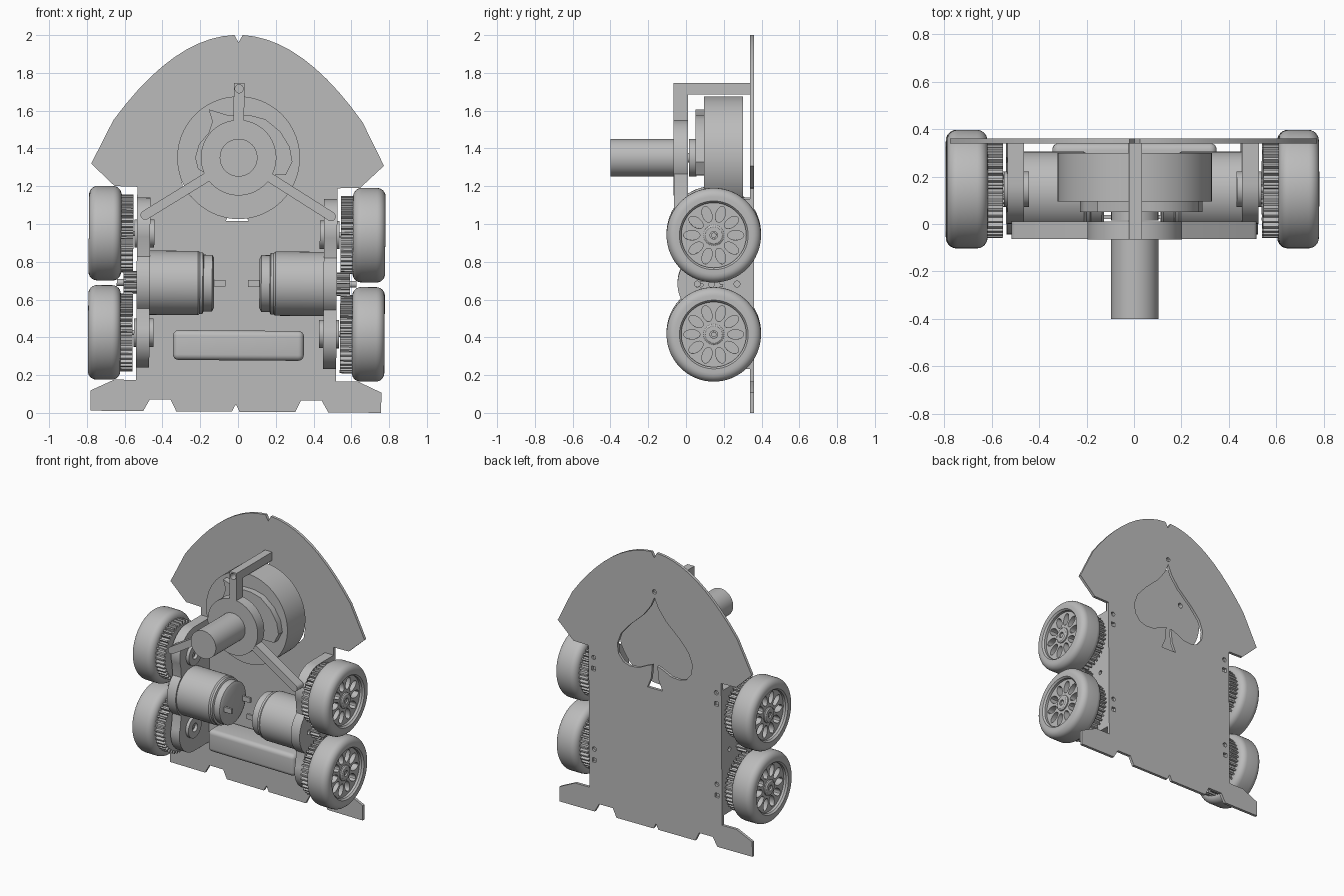
import bpy, bmesh
from math import sin, cos, pi, radians
from mathutils import Matrix

cube = bpy.data.objects.get("Cube")
if cube:
    bpy.data.objects.remove(cube, do_unlink=True)

grey = bpy.data.materials.new("plain grey")
grey.use_nodes = True
GREY = (0.5, 0.5, 0.5, 1)
grey.diffuse_color = GREY
grey.node_tree.nodes["Principled BSDF"].inputs["Base Color"].default_value = GREY

# The whole machine leans very slightly to one side
LEAN = Matrix.Translation((-0.012, 0, 0.006)) @ Matrix.Rotation(0.0075, 4, 'Y')


def front_frame(x, y, z):
    """Profile drawn in x,z; depth runs towards the front."""
    return Matrix.Translation((x, y, z)) @ Matrix.Rotation(pi / 2, 4, 'X')


def side_frame(s, x, y, z):
    """Profile drawn in y,z; depth runs outwards on side s."""
    turn = Matrix(((0, 0, s, 0), (1, 0, 0, 0), (0, 1, 0, 0), (0, 0, 0, 1)))
    return Matrix.Translation((s * x, y, z)) @ turn


def finish(bm, name, frame):
    bmesh.ops.remove_doubles(bm, verts=bm.verts, dist=1e-5)
    bmesh.ops.transform(bm, matrix=LEAN @ frame, verts=bm.verts)
    bmesh.ops.recalc_face_normals(bm, faces=bm.faces)
    for f in bm.faces:
        f.smooth = True
    mesh = bpy.data.meshes.new(name)
    bm.to_mesh(mesh)
    bm.free()
    mesh.set_sharp_from_angle(angle=radians(30))
    mesh.materials.append(grey)
    obj = bpy.data.objects.new(name, mesh)
    bpy.context.collection.objects.link(obj)
    return obj


def arc(cx, cy, r, a0=0, a1=360, n=24, ry=None):
    closed = a1 - a0 == 360
    steps = n if closed else n - 1
    angles = [radians(a0 + (a1 - a0) * i / steps) for i in range(n)]
    return [(cx + r * cos(a), cy + (ry or r) * sin(a)) for a in angles]


def mirrored(half):
    return half + [(-x, y) for x, y in reversed(half) if x > 0]


def slab(name, loops, depth, frame):
    """Flat outline with holes, thickened equally to both sides."""
    curve = bpy.data.curves.new(name, 'CURVE')
    curve.dimensions = '2D'
    curve.fill_mode = 'BOTH'
    curve.extrude = depth / 2
    for pts in loops:
        spline = curve.splines.new('POLY')
        spline.points.add(len(pts) - 1)
        for p, (x, y) in zip(spline.points, pts):
            p.co = (x, y, 0, 1)
        spline.use_cyclic_u = True
    temp = bpy.data.objects.new(name + " outline", curve)
    bpy.context.collection.objects.link(temp)
    bpy.context.view_layer.update()
    mesh = bpy.data.meshes.new_from_object(temp.evaluated_get(bpy.context.evaluated_depsgraph_get()))
    bm = bmesh.new()
    bm.from_mesh(mesh)
    bpy.data.objects.remove(temp, do_unlink=True)
    bpy.data.meshes.remove(mesh)
    bpy.data.curves.remove(curve)
    return finish(bm, name, frame)


def lathe(name, profile, frame, n=48, closed=False):
    """Spin (radius, depth) points round the depth axis."""
    bm = bmesh.new()
    vs = [bm.verts.new((r, 0, d)) for r, d in profile]
    edges = [bm.edges.new(e) for e in zip(vs, vs[1:])]
    if closed:
        edges.append(bm.edges.new((vs[-1], vs[0])))
    bmesh.ops.spin(bm, geom=vs + edges, cent=(0, 0, 0), axis=(0, 0, 1),
                   angle=2 * pi, steps=n, use_merge=True)
    return finish(bm, name, frame)


def rod(name, r, d0, d1, frame, n=32):
    return lathe(name, [(0, d0), (r, d0), (r, d1), (0, d1)], frame, n)


def box(name, x, y, z, bevel=0):
    bm = bmesh.new()
    size = Matrix.Diagonal((x[1] - x[0], y[1] - y[0], z[1] - z[0], 1))
    bmesh.ops.create_cube(bm, size=1, matrix=size)
    if bevel:
        bmesh.ops.bevel(bm, geom=bm.edges[:], offset=bevel, segments=5, profile=0.5, affect='EDGES')
    centre = [(a + b) / 2 for a, b in (x, y, z)]
    return finish(bm, name, Matrix.Translation(centre))


def gear(name, r, root, teeth, depth, frame, bore):
    pts = []
    for i in range(teeth):
        for radius, k in ((root, 0), (root, 0.42), (r, 0.55), (r, 0.87)):
            a = 2 * pi * (i + k) / teeth
            pts.append((radius * cos(a), radius * sin(a)))
    return slab(name, [pts, arc(0, 0, bore)], depth, frame)


# Back plate: domed shield with wheel cut-outs, spade window and screw holes
dome = [(0, 1.955)] + [(x, 1.995 - 1.05 * x * x) for x in [0.022 + 0.0638 * i for i in range(11)]]
flank = [(0.775, 1.308), (0.65, 1.19), (0.53, 1.187), (0.53, 0.165), (0.645, 0.165),
         (0.77, 0.107), (0.77, 0)]
foot = [(0.49, 0), (0.455, 0.062), (0.345, 0.062), (0.315, 0), (0.02, 0), (0, 0.04)]
spade = [(0, 1.67), (0.03, 1.6), (0.09, 1.52), (0.2, 1.42), (0.27, 1.34), (0.3, 1.26),
         (0.29, 1.19), (0.25, 1.14), (0.2, 1.125), (0.13, 1.13), (0.07, 1.16), (0.02, 1.18),
         (0.03, 1.08), (0.06, 1.01)]
holes = [mirrored(spade), arc(0, 1.71, 0.016, n=12)]
for s in (1, -1):
    for z in (1.11, 0.45):
        holes.append(arc(s * 0.49, z, 0.016, n=12))
        holes.append(arc(s * 0.49, z - 0.08, 0.022, 45, 405, 4))
slab("back_plate", [mirrored(dome + flank + foot)] + holes, 0.02, front_frame(0, 0.35, 0))

# Spinning drum, its front blade, and the motor on its mount
HX, HZ = 0.005, 1.345
slab("drum", [arc(0, 0, 0.325, n=72), arc(-0.16, 0.09, 0.018, n=12)], 0.205,
     front_frame(HX, 0.198, HZ))
blade = [(-0.16, 0.255), (-0.06, 0.225), (0.06, 0.225), (0.14, 0.205), (0.22, 0.14), (0.27, 0.06),
         (0.285, -0.02), (0.25, -0.09), (0, -0.095), (-0.16, -0.095), (-0.215, -0.06),
         (-0.23, 0), (-0.21, 0.07), (-0.16, 0.13), (-0.14, 0.19)]
slab("drum_blade", [blade], 0.045, front_frame(HX, 0.0735, HZ))
hub = front_frame(HX, 0, HZ)
rod("drum_shaft", 0.025, -0.1, 0.0, hub, 20)
rod("drum_collar", 0.1, -0.055, -0.015, hub)
rod("mount_hub", 0.2, -0.01, 0.065, hub, 64)
rod("drum_motor", 0.1, 0.06, 0.4, hub, 48)

# Three mount arms and the bar to the back plate
slab("top_arm", [[(-0.028, 0.15), (0.028, 0.15), (0.028, 0.395), (-0.028, 0.395)],
                 arc(0, 0.365, 0.022, n=20)], 0.075, front_frame(HX, -0.0275, HZ))
box("top_bar", (HX - 0.028, HX + 0.028), (0.01, 0.342), (1.68, 1.74))
for s in (1, -1):
    reach = 0.58
    arm = [(0, -0.025)] + arc(reach, 0, 0.025, -90, 90, 10) + [(0, 0.025)]
    tilt = radians(-32 if s > 0 else 212)
    turned = [(x * cos(tilt) - y * sin(tilt), x * sin(tilt) + y * cos(tilt)) for x, y in arm]
    slab("diagonal_arm", [turned], 0.073, front_frame(HX, -0.0265, HZ))

# Battery block
box("battery", (-0.335, 0.358), (0.14, 0.342), (0.272, 0.43), 0.03)

# Drive on each side
AXLE_Y, AXLES, MOTOR_Z = 0.147, (0.94, 0.415), 0.68
tyre = [(0.172, 0), (0.205, 0)] + arc(0.205, 0.045, 0.045, -90, 0, 7) \
    + arc(0.205, 0.127, 0.045, 0, 90, 7) + [(0.182, 0.172), (0.172, 0.16)]
slots = []
for i in range(10):
    t = 2 * pi * i / 10
    slots.append([(x * cos(t) - y * sin(t), x * sin(t) + y * cos(t))
                  for x, y in arc(0.116, 0, 0.043, n=20, ry=0.025)])
bracket = arc(0.17, 0.96, 0.17, 90, 200, 16) + arc(0.135, MOTOR_Z, 0.18, 130, 230, 14) \
    + arc(0.17, 0.4, 0.17, 160, 270, 16) + [(0.341, 0.23), (0.341, 1.13)]
bolts = [arc(y, MOTOR_Z, 0.016, n=12) for y in (0.06, 0.27)]

for s in (1, -1):
    slab("side_bracket", [bracket] + bolts, 0.07, side_frame(s, 0.495, 0, 0))

    # Drive motor with stepped end cap, terminals, shaft and pinion
    at = side_frame(s, 0, 0.135, MOTOR_Z)
    lathe("drive_motor", [(0, 0.12), (0.13, 0.12), (0.15, 0.13), (0.15, 0.175), (0.163, 0.18),
                          (0.163, 0.195), (0.17, 0.205), (0.17, 0.465), (0, 0.465)], at, 56)
    for y in (0.03, 0.24):
        box("terminal", sorted((s * 0.06, s * 0.125)), (y - 0.008, y + 0.008),
            (MOTOR_Z - 0.018, MOTOR_Z + 0.018))
    rod("motor_shaft", 0.018, 0.46, 0.635, at, 16)
    gear("pinion", 0.062, 0.046, 12, 0.07, side_frame(s, 0.565, 0.135, MOTOR_Z), 0.015)

    for z in AXLES:
        at = side_frame(s, 0.613, AXLE_Y, z)
        lathe("tyre", tyre, at, 64, True)
        slab("wheel_web", [arc(0, 0, 0.176, n=64), arc(0, 0, 0.02)] + slots, 0.11,
             side_frame(s, 0.7, AXLE_Y, z))
        lathe("wheel_hub", [(0.02, 0.02), (0.055, 0.02), (0.055, 0.15), (0.045, 0.157),
                            (0.02, 0.157)], at, 32, True)
        rod("axle", 0.014, -0.16, 0.15, at, 16)
        gear("wheel_gear", 0.207, 0.186, 40, 0.072, side_frame(s, 0.585, AXLE_Y, z), 0.014)
        lathe("bearing_ring", [(0.03, -0.175), (0.075, -0.175), (0.075, -0.07), (0.03, -0.07)],
              at, 32, True)
